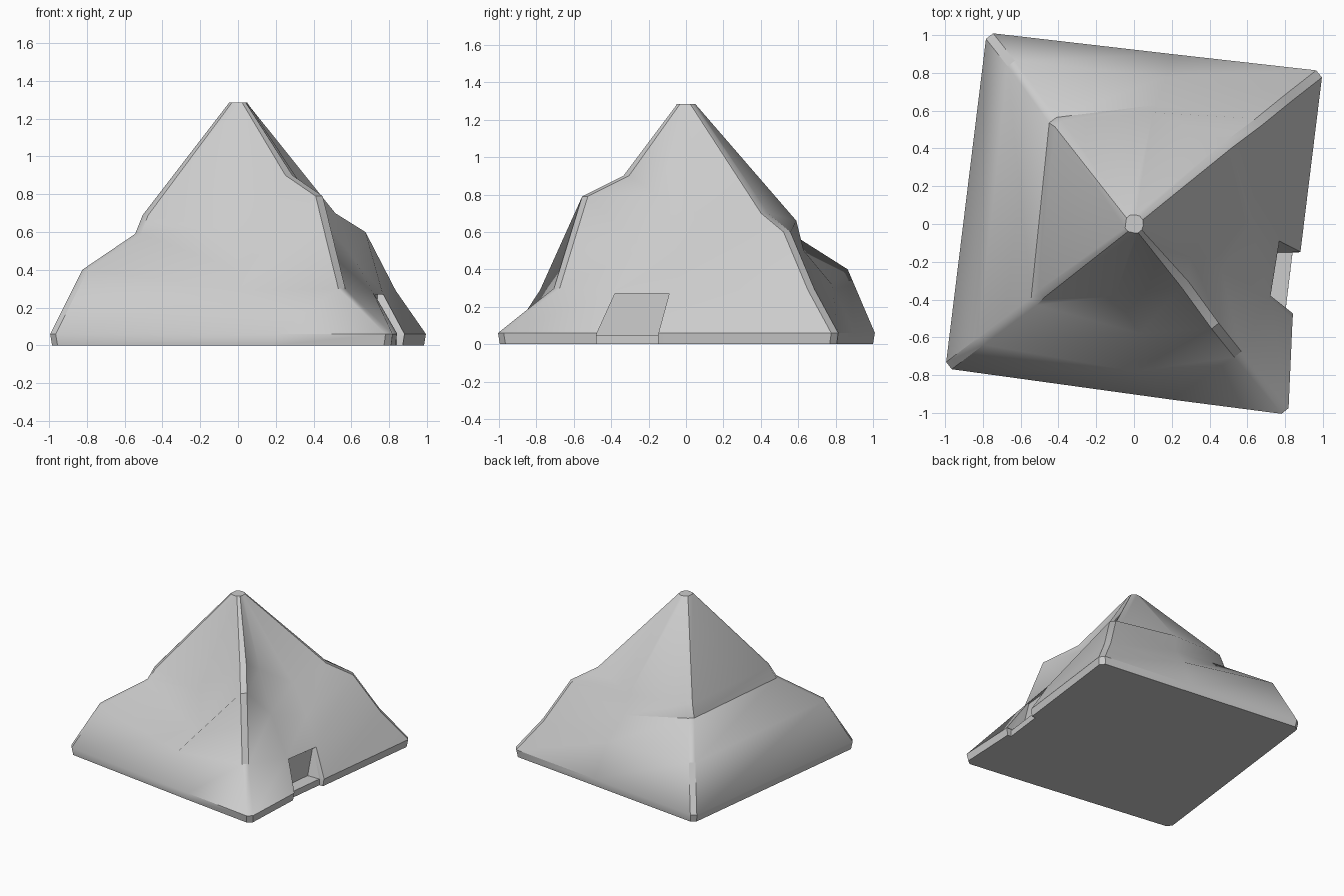
import bpy, bmesh
from mathutils import Vector

if "Cube" in bpy.data.objects:
    bpy.data.objects.remove(bpy.data.objects["Cube"])

# Columns from rim to crest: (is_corner, [rim, shoulder, ledge, crest])
columns = [
    (True,  [(-.98, -.75, .06), (-.81, -.62, .40), (-.53, -.41, .59), (-.49, -.37, .69)]),  # front left ridge
    (False, [(.20, -.93, .06), (.00, -.78, .29), (.03, -.58, .39), (-.10, -.38, .62)]),     # front face
    (True,  [(.80, -.99, .06), (.55, -.69, .30), (.43, -.54, .79), (.27, -.32, .90)]),      # front right ridge
    (False, [(.84, -.50, .06), (.715, -.39, .28), (.46, -.23, .51), (.30, -.15, .80)]),     # right gully
    (False, [(.885, -.12, .06), (.765, -.08, .28), (.62, .00, .45), (.46, .05, .66)]),      # right spur
    (True,  [(.98, .795, .06), (.82, .67, .29), (.66, .54, .60), (.50, .42, .70)]),         # back right ridge
    (False, [(.20, .90, .06), (.17, .78, .32), (.12, .63, .50), (.10, .59, .66)]),          # back face
    (True,  [(-.765, .995, .06), (-.65, .85, .40), (-.43, .55, .59), (-.40, .53, .69)]),    # back left ridge
]


def make_object(name, bm):
    bmesh.ops.recalc_face_normals(bm, faces=bm.faces)
    mesh = bpy.data.meshes.new(name)
    bm.to_mesh(mesh)
    bm.free()
    ob = bpy.data.objects.new(name, mesh)
    bpy.context.collection.objects.link(ob)
    return ob


# Mountain body: corner columns are split in two to make the bevelled ridges
bm = bmesh.new()
strips = []
for corner, pts in columns:
    path = [Vector(p) for p in pts]
    foot = path[0].copy() * .99
    foot.z = 0
    out = Vector((path[0].x, path[0].y, 0)).normalized()
    path = [foot] + path + [out * .05 + Vector((0, 0, 1.285))]
    side = Vector((-out.y, out.x, 0))
    for s in ((-1, 1) if corner else (0,)):
        strip = []
        for i, p in enumerate(path):
            width = .012 if i == 5 else .024
            strip.append(bm.verts.new(p + side * s * width))
        strips.append(strip)

n = len(strips)
for k in range(n):
    a, b = strips[k], strips[(k + 1) % n]
    for i in range(5):
        bm.faces.new((a[i], b[i], b[i + 1], a[i + 1]))
bm.faces.new([s[0] for s in strips])
bm.faces.new([s[5] for s in strips])
mountain = make_object("mountain", bm)


# Slanted entrance recess cut into the right slope
def prism_cutter(name, inner):
    bm = bmesh.new()
    near = [bm.verts.new(p) for p in inner]
    far = [bm.verts.new((1.3, p[1], p[2])) for p in inner]
    bm.faces.new(near)
    bm.faces.new(far[::-1])
    for i in range(4):
        j = (i + 1) % 4
        bm.faces.new((near[i], far[i], far[j], near[j]))
    ob = make_object(name, bm)
    ob.hide_render = True
    return ob


cutters = [
    prism_cutter("entrance_cutter", [(.70, -.48, .05), (.735, -.15, .05),
                                     (.74, -.09, .27), (.71, -.38, .27)]),
    prism_cutter("rim_cutter", [(.80, -.481, -.1), (.84, -.151, -.1),
                                (.84, -.149, .06), (.80, -.479, .06)]),
]
bpy.context.view_layer.objects.active = mountain
mountain.select_set(True)
for c in cutters:
    mod = mountain.modifiers.new(c.name, 'BOOLEAN')
    mod.operation = 'DIFFERENCE'
    mod.solver = 'EXACT'
    mod.object = c
    bpy.ops.object.modifier_apply(modifier=mod.name)
for c in cutters:
    bpy.data.objects.remove(c, do_unlink=True)

bpy.ops.object.shade_smooth_by_angle(angle=.6)
